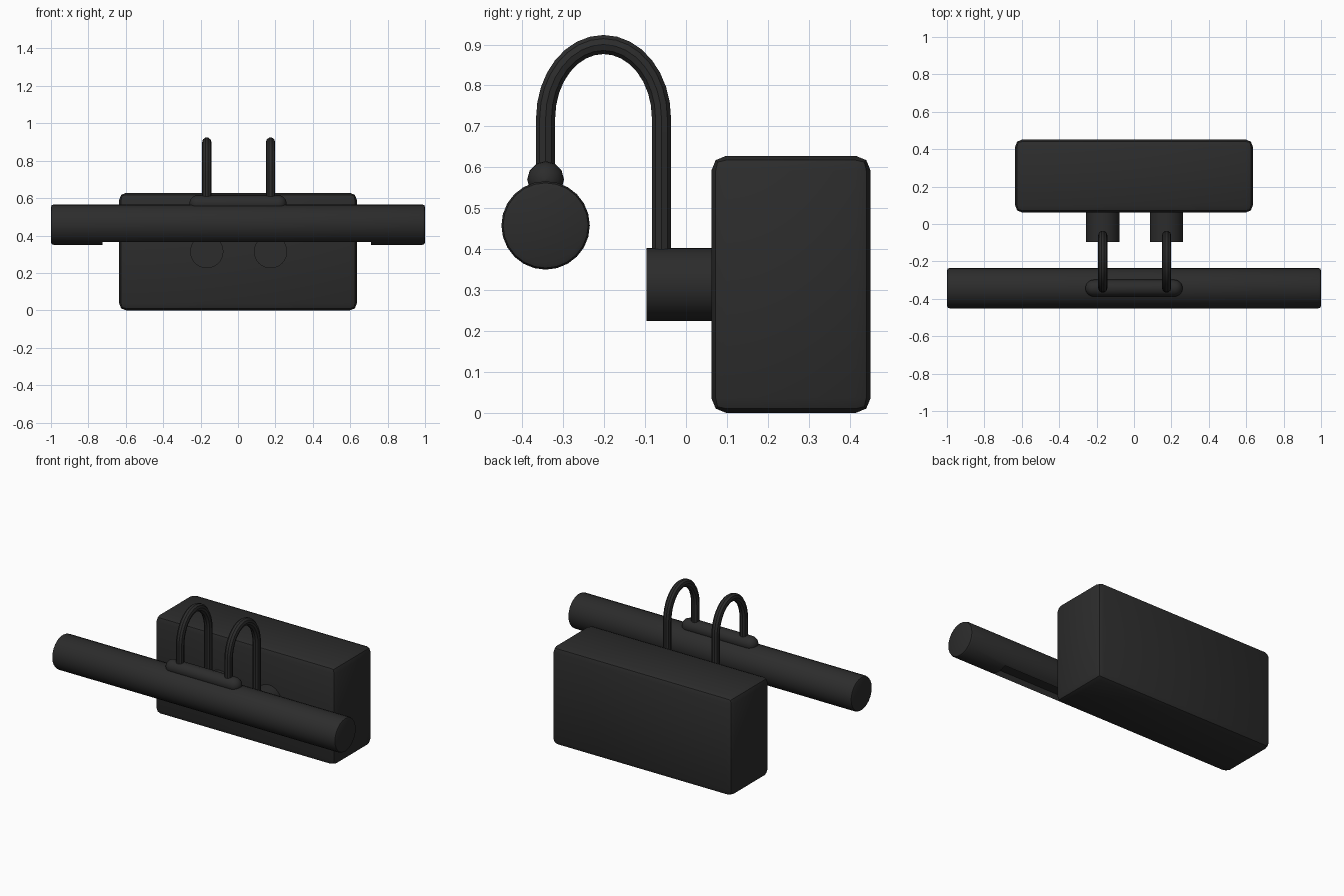
import bpy
from math import pi, cos, sin, radians

if "Cube" in bpy.data.objects:
    bpy.data.objects.remove(bpy.data.objects["Cube"])

mat = bpy.data.materials.new("dark_metal")
mat.diffuse_color = (0.025, 0.025, 0.025, 1)
mat.use_nodes = True
mat.node_tree.nodes["Principled BSDF"].inputs["Base Color"].default_value = mat.diffuse_color


def activate(ob):
    bpy.ops.object.select_all(action='DESELECT')
    ob.select_set(True)
    bpy.context.view_layer.objects.active = ob


def finish(ob, name, bevel=0, segments=2):
    ob.name = name
    ob.data.materials.append(mat)
    activate(ob)
    bpy.ops.object.transform_apply(location=False, rotation=True, scale=True)
    if bevel:
        m = ob.modifiers.new("bevel", 'BEVEL')
        m.width, m.segments = bevel, segments
        m.limit_method, m.angle_limit = 'ANGLE', radians(50)
        bpy.ops.object.modifier_apply(modifier=m.name)
    bpy.ops.object.shade_smooth_by_angle(angle=radians(32))
    return ob


def box(x0, x1, y0, y1, z0, z1):
    bpy.ops.mesh.primitive_cube_add(size=1, location=((x0 + x1) / 2, (y0 + y1) / 2, (z0 + z1) / 2))
    ob = bpy.context.object
    ob.scale = (x1 - x0, y1 - y0, z1 - z0)
    return ob


def cylinder(r, length, loc, rot, sides):
    bpy.ops.mesh.primitive_cylinder_add(vertices=sides, radius=r, depth=length, location=loc, rotation=rot)
    return bpy.context.object


SHADE_Y, SHADE_Z = -0.343, 0.458

# Wall housing
finish(box(-0.635, 0.635, 0.062, 0.451, 0, 0.628), "housing", 0.036, 2)

# Horizontal lamp tube with an open slot along the underside
tube = finish(cylinder(0.108, 2.0, (0, SHADE_Y, SHADE_Z), (0, pi / 2, 0), 24), "lamp_tube", 0.014)
cutter = box(-0.725, 0.712, SHADE_Y - 0.056, SHADE_Y + 0.056, 0.2, 0.405)
cutter.name = "slot_cutter"
activate(tube)
cut = tube.modifiers.new("slot", 'BOOLEAN')
cut.operation, cut.solver, cut.object = 'DIFFERENCE', 'EXACT', cutter
bpy.ops.object.modifier_apply(modifier="slot")
bpy.ops.object.shade_smooth_by_angle(angle=radians(32))
bpy.data.objects.remove(cutter)

# Rounded mounting bar on top of the tube
curve = bpy.data.curves.new("mounting_bar", 'CURVE')
curve.dimensions = '3D'
curve.bevel_depth, curve.bevel_resolution = 0.045, 4
s = curve.splines.new('POLY')
n = 6
profile = [(-0.215 - 0.045 * cos(pi / 2 * i / n), max(sin(pi / 2 * i / n), 0.02)) for i in range(n + 1)]
profile += [(-x, r) for x, r in reversed(profile)]
s.points.add(len(profile) - 1)
for p, (x, r) in zip(s.points, profile):
    p.co, p.radius = (x, SHADE_Y, 0.57, 1), r
curve.use_fill_caps = True
bar = bpy.data.objects.new("mounting_bar", curve)
bpy.context.collection.objects.link(bar)
activate(bar)
bpy.ops.object.convert(target='MESH')
finish(bpy.context.object, "mounting_bar")

# Two sockets with hooped arms
path = [(-0.06, 0.34), (-0.06, 0.72)]
path += [(-0.2015 + 0.1415 * cos(pi * i / 16), 0.72 + 0.18 * sin(pi * i / 16)) for i in range(1, 16)]
path += [(SHADE_Y, 0.72), (SHADE_Y, 0.57)]
for side, x in (("left", -0.167), ("right", 0.174)):
    finish(cylinder(0.089, 0.175, (x, -0.0085, 0.314), (pi / 2, 0, 0), 32), side + "_socket")
    curve = bpy.data.curves.new(side + "_arm", 'CURVE')
    curve.dimensions = '3D'
    curve.bevel_depth, curve.bevel_resolution = 0.0245, 3
    curve.use_fill_caps = True
    s = curve.splines.new('POLY')
    s.points.add(len(path) - 1)
    for p, (y, z) in zip(s.points, path):
        p.co = (x, y, z, 1)
    arm = bpy.data.objects.new(side + "_arm", curve)
    bpy.context.collection.objects.link(arm)
    activate(arm)
    bpy.ops.object.convert(target='MESH')
    finish(bpy.context.object, side + "_arm")
